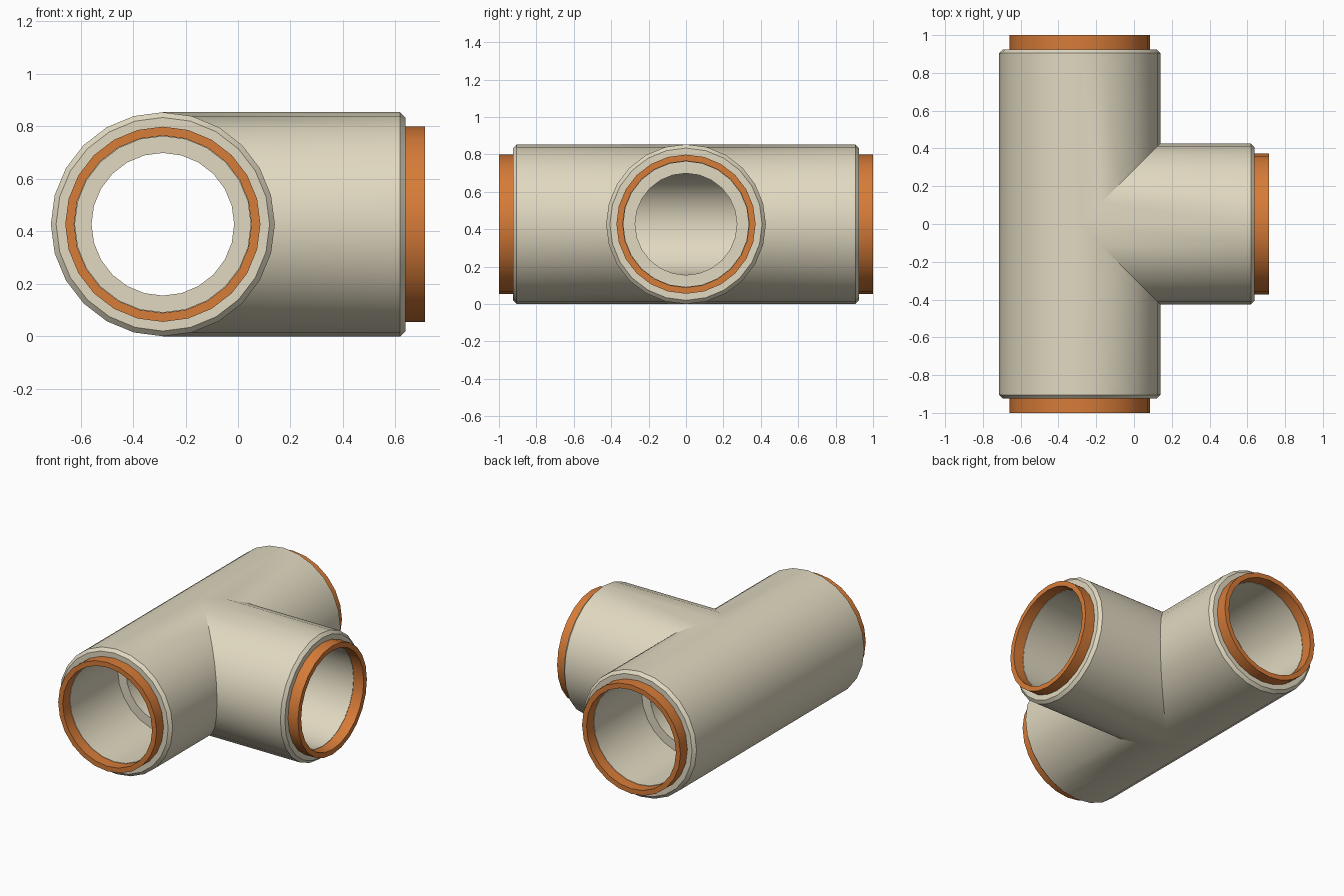
import bpy, bmesh, math

if "Cube" in bpy.data.objects:
    bpy.data.objects.remove(bpy.data.objects["Cube"])

SEG = 24
AX, AZ = -0.2865, 0.427          # where the three pipe axes meet
R_OUT, R_SOCKET, R_BORE = 0.427, 0.335, 0.272


def material(name, rgb):
    m = bpy.data.materials.new(name)
    m.diffuse_color = (*rgb, 1)
    m.use_nodes = True
    m.node_tree.nodes["Principled BSDF"].inputs["Base Color"].default_value = m.diffuse_color
    return m


def place(arm, along, side, up):
    """Arm coordinates to world coordinates."""
    x, y = {"front": (side, -along), "back": (side, along), "branch": (along, side)}[arm]
    return (AX + x, y, AZ + up)


def loop(bm, arm, radius, along):
    """One ring of points; along=None trims the ring to the mitre with the other arms."""
    pts = []
    for i in range(SEG):
        a = 2 * math.pi * i / SEG
        s, u = radius * math.cos(a), radius * math.sin(a)
        mitre = abs(s) if arm == "branch" else max(0.0, s)
        pts.append(bm.verts.new(place(arm, mitre if along is None else along, s, u)))
    return pts


def skin(bm, arm, profile, closed=False):
    loops = [loop(bm, arm, r, d) for r, d in profile]
    pairs = list(zip(loops, loops[1:]))
    if closed:
        pairs.append((loops[-1], loops[0]))
    for p, q in pairs:
        for i in range(SEG):
            j = (i + 1) % SEG
            bm.faces.new((p[i], p[j], q[j], q[i]))


def finish(bm, name, mat):
    bmesh.ops.remove_doubles(bm, verts=bm.verts[:], dist=1e-4)
    bmesh.ops.recalc_face_normals(bm, faces=bm.faces[:])
    me = bpy.data.meshes.new(name)
    bm.to_mesh(me)
    bm.free()
    ob = bpy.data.objects.new(name, me)
    bpy.context.collection.objects.link(ob)
    me.materials.append(mat)
    bpy.ops.object.select_all(action='DESELECT')
    ob.select_set(True)
    bpy.context.view_layer.objects.active = ob
    bpy.ops.object.shade_smooth_by_angle(angle=math.radians(30))


beige = material("beige", (0.75, 0.69, 0.53))
orange = material("orange", (0.68, 0.2, 0.04))
arms = ("front", "back", "branch")

# Tee body: three mitred arms with chamfered ends, sockets and a narrower bore
body = bmesh.new()
for arm in arms:
    skin(body, arm, [(R_OUT, None), (R_OUT, 0.905), (R_OUT - 0.02, 0.925),
                     (R_SOCKET, 0.925), (R_SOCKET, 0.41), (R_BORE, 0.41), (R_BORE, None)])
finish(body, "tee_body", beige)

# Coloured end rings projecting from each opening
for arm in arms:
    ring = bmesh.new()
    skin(ring, arm, [(0.372, 0.915), (0.372, 1.0), (0.338, 1.0), (0.338, 0.915)], closed=True)
    finish(ring, arm + "_end_ring", orange)
